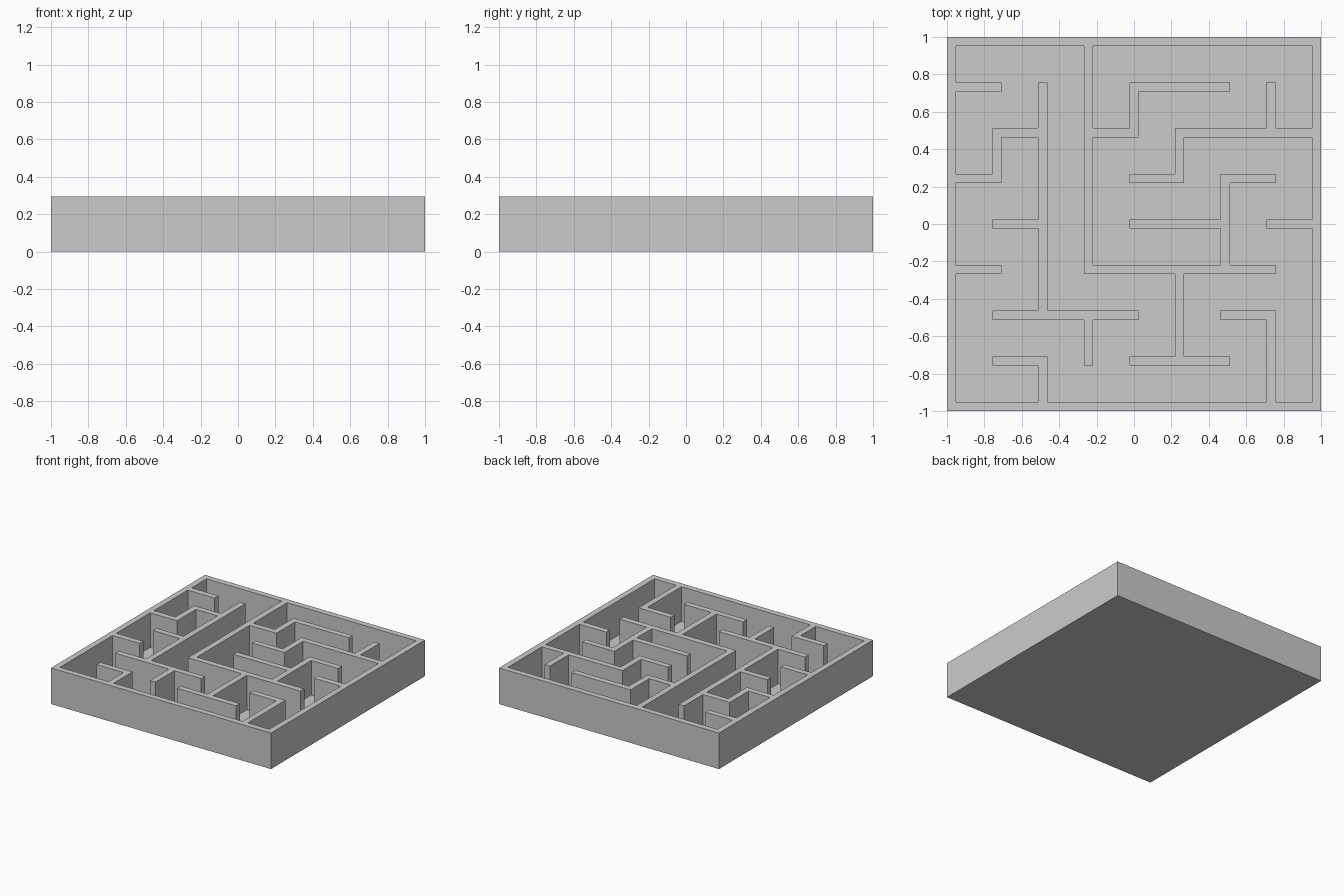
import bpy, bmesh

if "Cube" in bpy.data.objects:
    bpy.data.objects.remove(bpy.data.objects["Cube"])

PITCH = 2 / 8.2          # spacing of wall centre lines
THICK = 0.2 * PITCH      # wall thickness
TOP = 0.296              # wall top height
FLOOR = 0.012            # floor height inside the tray

# Wall runs in grid units (-4..4), each a polyline of corner points
RUNS = [
    [(-4, -4), (4, -4), (4, 4), (-4, 4), (-4, -4)],      # outer rim
    [(-4, 3), (-3, 3)],
    [(-2, 3), (-2, -2)],
    [(-4, 1), (-3, 1), (-3, 2), (-2, 2)],
    [(-3, 0), (-2, 0)],
    [(-4, -1), (-3, -1)],
    [(-3, -2), (0, -2)],
    [(-1, -2), (-1, -3)],
    [(-3, -3), (-2, -3), (-2, -4)],
    [(-1, 4), (-1, -1), (3, -1)],
    [(-1, 2), (0, 2), (0, 3), (2, 3)],
    [(1, -1), (1, -3)],
    [(0, -3), (2, -3)],
    [(2, -1), (2, 1), (3, 1)],
    [(0, 0), (2, 0)],
    [(0, 1), (1, 1), (1, 2), (4, 2)],
    [(3, 2), (3, 3)],
    [(3, 0), (4, 0)],
    [(2, -2), (3, -2), (3, -4)],
]

# Mark the solid squares of a 17 x 17 plan (even = wall line, odd = passage)
N = 17
solid = set()
for run in RUNS:
    for (x0, y0), (x1, y1) in zip(run, run[1:]):
        for i in range(2 * (min(x0, x1) + 4), 2 * (max(x0, x1) + 4) + 1):
            for j in range(2 * (min(y0, y1) + 4), 2 * (max(y0, y1) + 4) + 1):
                solid.add((i, j))

lines = [k * PITCH + s * THICK / 2 for k in range(-4, 5) for s in (-1, 1)]

bm = bmesh.new()


def quad(*points):
    bm.faces.new([bm.verts.new((lines[i], lines[j], z)) for i, j, z in points])


for i in range(N):
    for j in range(N):
        ring = [(i, j), (i + 1, j), (i + 1, j + 1), (i, j + 1)]
        wall = (i, j) in solid
        # Wall top or passage floor, and the underside
        quad(*[(a, b, TOP if wall else FLOOR) for a, b in ring])
        quad(*[(a, b, 0) for a, b in reversed(ring)])
        if not wall:
            continue
        # Exposed wall sides
        for n, (di, dj) in enumerate([(0, -1), (1, 0), (0, 1), (-1, 0)]):
            ni, nj = i + di, j + dj
            if (ni, nj) in solid:
                continue
            inside = 0 <= ni < N and 0 <= nj < N
            low = FLOOR if inside else 0
            a, b = ring[n], ring[(n + 1) % 4]
            quad((*a, low), (*b, low), (*b, TOP), (*a, TOP))

bmesh.ops.remove_doubles(bm, verts=bm.verts, dist=1e-5)
mesh = bpy.data.meshes.new("maze_tray")
bm.to_mesh(mesh)
bm.free()
bpy.context.collection.objects.link(bpy.data.objects.new("maze_tray", mesh))
